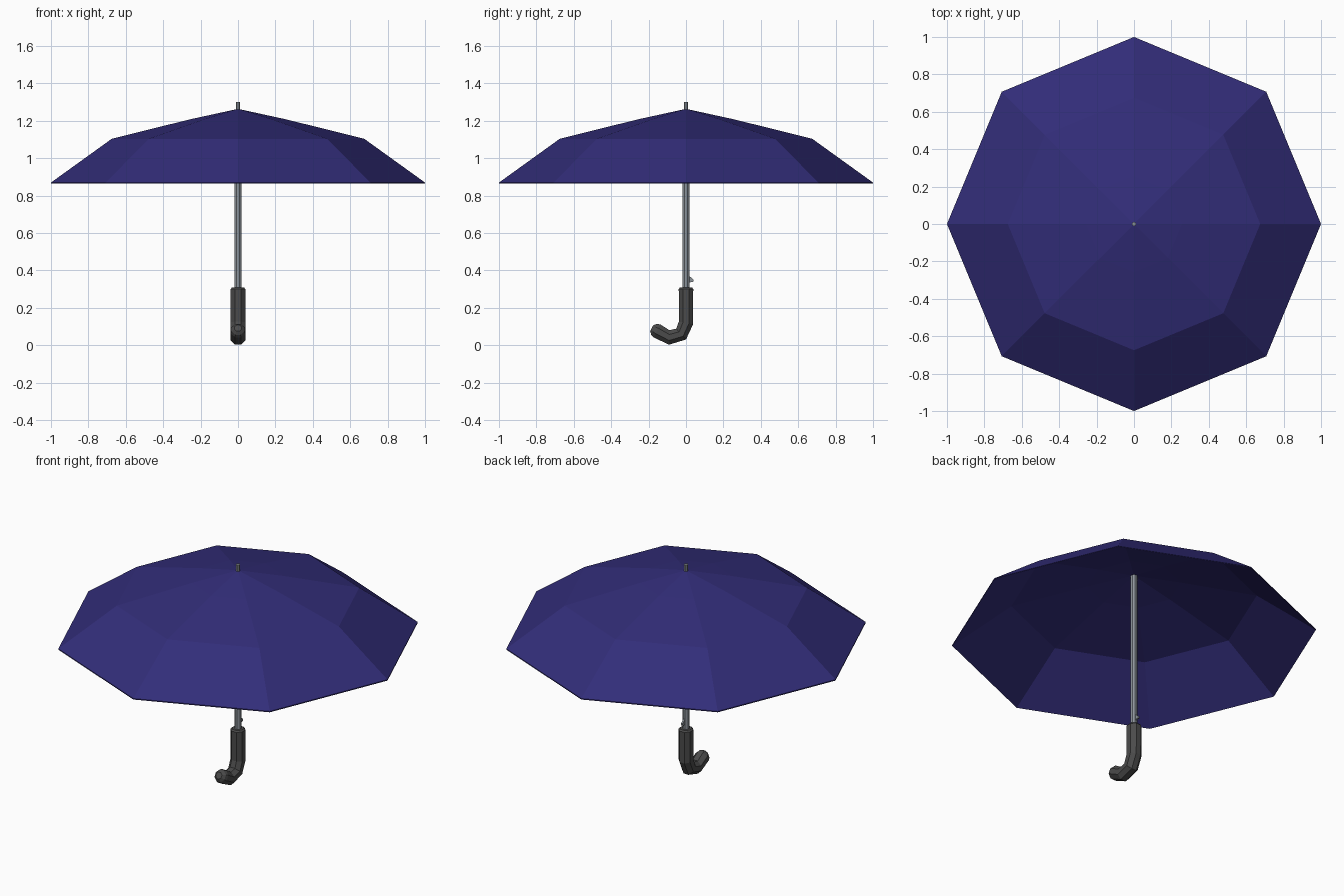
import bpy, bmesh, math
from mathutils import Vector

if "Cube" in bpy.data.objects:
    bpy.data.objects.remove(bpy.data.objects["Cube"])

SIDES = 8


def material(name, rgb):
    m = bpy.data.materials.new(name)
    m.diffuse_color = (*rgb, 1)
    m.use_nodes = True
    m.node_tree.nodes["Principled BSDF"].inputs["Base Color"].default_value = m.diffuse_color
    return m


def finish(name, bm, mat):
    bmesh.ops.recalc_face_normals(bm, faces=bm.faces[:])
    mesh = bpy.data.meshes.new(name)
    bm.to_mesh(mesh)
    bm.free()
    mesh.materials.append(mat)
    obj = bpy.data.objects.new(name, mesh)
    bpy.context.collection.objects.link(obj)
    return obj


def bridge(bm, a, b):
    for i in range(SIDES):
        j = (i + 1) % SIDES
        bm.faces.new((a[i], a[j], b[j], b[i]))


def tube(name, stations, mat, phase=0.5):
    """Eight-sided tube; each station is (y, z, radius, tilt in degrees)."""
    bm = bmesh.new()
    rings = []
    for y, z, r, tilt in stations:
        t = math.radians(tilt)
        side = Vector((0, math.cos(t), math.sin(t)))
        ring = []
        for i in range(SIDES):
            a = 2 * math.pi * (i + phase) / SIDES
            ring.append(bm.verts.new(Vector((math.cos(a) * r, y, z)) + side * math.sin(a) * r))
        rings.append(ring)
    for a, b in zip(rings, rings[1:]):
        bridge(bm, a, b)
    bm.faces.new(rings[0])
    bm.faces.new(rings[-1])
    return finish(name, bm, mat)


navy = material("navy_fabric", (0.032, 0.026, 0.19))
steel = material("steel", (0.27, 0.30, 0.33))
rubber = material("dark_rubber", (0.07, 0.07, 0.07))

# Canopy: thin octagonal shell, outer and inner skins joined at the rim
profile = [(1.0, 0.870), (0.675, 1.104), (0.257, 1.208), (0.0, 1.264)]
bm = bmesh.new()
rims = []
for drop in (0.0, 0.006):
    rings = [[bm.verts.new((r * math.cos(i * math.tau / SIDES),
                            r * math.sin(i * math.tau / SIDES), z - drop))
              for i in range(SIDES)] for r, z in profile[:-1]]
    for a, b in zip(rings, rings[1:]):
        bridge(bm, a, b)
    apex = bm.verts.new((0, 0, profile[-1][1] - drop))
    for i in range(SIDES):
        bm.faces.new((rings[-1][i], rings[-1][(i + 1) % SIDES], apex))
    rims.append(rings[0])
bridge(bm, *rims)
finish("canopy", bm, navy)

# Shaft and the narrower tip above the canopy
tube("shaft", [(0, 0.28, 0.019, 0), (0, 1.255, 0.019, 0)], steel)
tube("tip", [(0, 1.24, 0.012, 0), (0, 1.30, 0.012, 0)], steel)

# Hooked handle, curling towards the front with a rounded end
R = 0.042
tube("handle", [
    (0, 0.310, 0.034, 0),
    (0, 0.302, R, 0),
    (0, 0.120, R, -10),
    (-0.026, 0.060, R, -48),
    (-0.090, 0.042, R, -92),
    (-0.155, 0.077, R, -118),
    (-0.170, 0.085, 0.036, -118),
    (-0.183, 0.092, 0.020, -118),
], rubber)

# Spring catch: small wedge on the back of the shaft
bm = bmesh.new()
ends = [[bm.verts.new((x, y, z)) for y, z in ((0.012, 0.335), (0.040, 0.340), (0.040, 0.352), (0.012, 0.375))]
        for x in (-0.005, 0.005)]
for i in range(4):
    j = (i + 1) % 4
    bm.faces.new((ends[0][i], ends[0][j], ends[1][j], ends[1][i]))
for end in ends:
    bm.faces.new(end)
finish("spring_catch", bm, steel)
